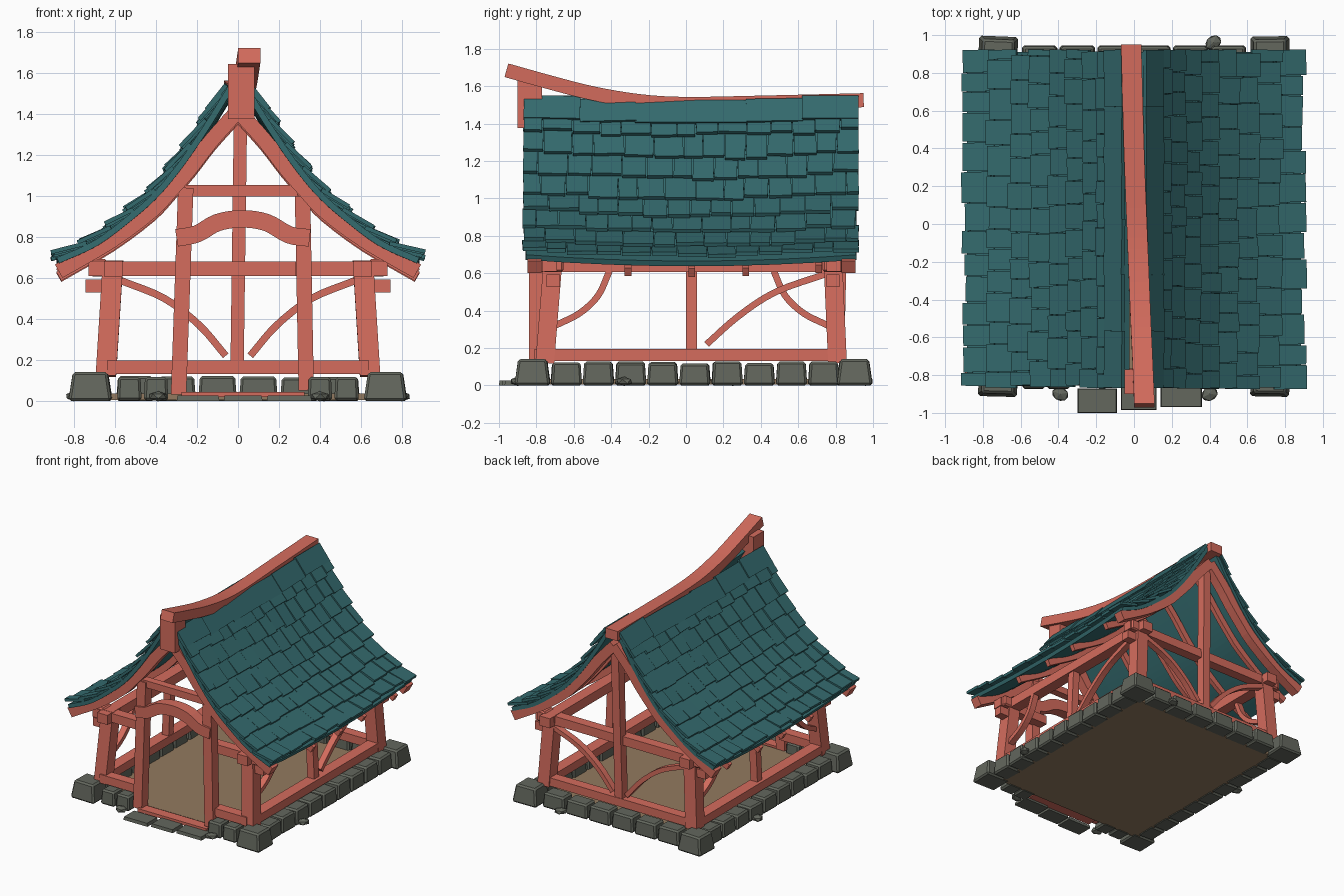
import bpy, bmesh, random
from mathutils import Vector, Matrix, Euler

random.seed(4)
if "Cube" in bpy.data.objects:
    bpy.data.objects.remove(bpy.data.objects["Cube"])


def material(name, color):
    m = bpy.data.materials.new(name)
    m.use_nodes = True
    m.diffuse_color = (*color, 1)
    m.node_tree.nodes["Principled BSDF"].inputs["Base Color"].default_value = (*color, 1)
    return m


RED = material("red timber", (0.66, 0.15, 0.11))
TEAL = material("teal shingle", (0.034, 0.145, 0.155))
STONE = material("grey stone", (0.125, 0.135, 0.11))
EARTH = material("brown floor", (0.29, 0.195, 0.115))
X, Y, Z = Vector((1, 0, 0)), Vector((0, 1, 0)), Vector((0, 0, 1))


def finish(name, bm, mat, bevel=0):
    bmesh.ops.recalc_face_normals(bm, faces=bm.faces)
    me = bpy.data.meshes.new(name)
    bm.to_mesh(me)
    bm.free()
    me.materials.append(mat)
    ob = bpy.data.objects.new(name, me)
    bpy.context.collection.objects.link(ob)
    if bevel:
        mod = ob.modifiers.new("Bevel", "BEVEL")
        mod.width, mod.segments = bevel, 1
    return ob


def smooth(pts, n=4):
    """Catmull-Rom curve through the points."""
    p = [Vector(q) for q in pts]
    p = [2 * p[0] - p[1]] + p + [2 * p[-1] - p[-2]]
    out = []
    for a, b, c, d in zip(p, p[1:], p[2:], p[3:]):
        for k in range(n):
            t = k / n
            out.append(b + (c - a) * t / 2 + (a - 2.5 * b + 2 * c - d / 2) * t**2
                       + (1.5 * b - a / 2 - 1.5 * c + d / 2) * t**3)
    return out + [p[-2]]


def sweep(name, pts, side, w, t, mat=RED):
    """Beam of width w along side and thickness t, following the points."""
    pts = [Vector(p) for p in pts]
    bm, rings = bmesh.new(), []
    for i, p in enumerate(pts):
        tan = pts[min(i + 1, len(pts) - 1)] - pts[max(i - 1, 0)]
        n = side.cross(tan).normalized() * t / 2
        s = side * w / 2
        rings.append([bm.verts.new(p + v) for v in (s + n, n - s, -s - n, s - n)])
    for a, b in zip(rings, rings[1:]):
        for k in range(4):
            bm.faces.new((a[k], a[k - 1], b[k - 1], b[k]))
    bm.faces.new(rings[0])
    bm.faces.new(rings[-1][::-1])
    return finish(name, bm, mat)


def block(bm, center, size, taper=1, rot=(0, 0, 0)):
    vs = bmesh.ops.create_cube(bm, size=1)["verts"]
    for v in vs:
        if v.co.z > 0:
            v.co.x *= taper
            v.co.y *= taper
    bmesh.ops.transform(bm, verts=vs, matrix=Matrix.LocRotScale(Vector(center), Euler(rot), Vector(size)))


def box(name, center, size, mat=RED, bevel=0):
    bm = bmesh.new()
    block(bm, center, size)
    return finish(name, bm, mat, bevel)


def sag(y):
    return -0.035 * max(0, 1 - ((y - 0.03) / 0.9) ** 2)


# Stone footing
FRONT, BACK = -0.77, 0.81
bm = bmesh.new()
for s in (-1, 1):
    for y in (-0.82, 0.9):
        block(bm, (s * 0.72, y, 0.07), (0.21, 0.19, 0.14), 0.8, (0, 0, random.uniform(-0.05, 0.05)))
    for i in range(9):
        h = random.uniform(0.105, 0.13)
        block(bm, (s * 0.71, -0.64 + i * 0.172, h / 2), (0.14, 0.166, h), 0.9, (0, 0, random.uniform(-0.04, 0.04)))
    for x in (0.4, 0.53):
        block(bm, (s * x, -0.81, 0.058), (0.12, 0.13, 0.115), 0.9)
for i in range(6):
    h = random.uniform(0.11, 0.13)
    block(bm, (-0.5 + i * 0.2, 0.88, h / 2), (0.19, 0.13, h), 0.9)
finish("footing_stones", bm, STONE, 0.012)
bm = bmesh.new()
for x, w, y in ((-0.195, 0.21, -0.935), (0.025, 0.19, -0.92), (0.25, 0.22, -0.905)):
    block(bm, (x, y, 0.0125), (w, 0.13, 0.025), 0.95)
finish("door_paving", bm, STONE)
bm = bmesh.new()
for x, y in ((-0.39, -0.9), (0.4, -0.9), (0.42, 0.96), (0.8, -0.33), (-0.8, 0.25)):
    vs = bmesh.ops.create_icosphere(bm, subdivisions=1, radius=0.05)["verts"]
    bmesh.ops.transform(bm, verts=vs, matrix=Matrix.LocRotScale(
        Vector((x, y, 0.022)), Euler((0, 0, x * 9)), Vector((1, 0.8, 0.5))))
finish("loose_rocks", bm, STONE)
box("floor", (0, 0.035, 0.02), (1.34, 1.6, 0.03), EARTH)
box("threshold", (0.025, -0.82, 0.03), (0.6, 0.08, 0.025))

# Side walls
for s, tag in ((-1, "right"), (1, "left")):
    for y0, y1, end in ((-0.755, -0.71, "front"), (0.81, 0.785, "back")):
        sweep(f"{tag}_{end}_post", [(s * 0.645, y0, 0.12), (s * 0.61, y1, 0.68)], X, 0.1, 0.1)
        box(f"{tag}_{end}_peg", (s * 0.69, y1, 0.56), (0.11, 0.07, 0.065))
        box(f"{tag}_{end}_tie_cap", (s * 0.68, y1, 0.65), (0.08, 0.11, 0.085), bevel=0.01)
    sweep(f"{tag}_sill", [(s * 0.645, -0.79, 0.163), (s * 0.645, 0.85, 0.163)], X, 0.09, 0.065)
    sweep(f"{tag}_wall_plate", [(s * 0.61, -0.82, 0.645), (s * 0.61, 0.89, 0.645)], X, 0.09, 0.075)
    sweep(f"{tag}_middle_post", [(s * 0.635, 0.03, 0.19), (s * 0.615, 0.03, 0.62)], X, 0.06, 0.06)
    knee = [(-0.7, 0.32), (-0.57, 0.385), (-0.47, 0.48), (-0.41, 0.61)]
    sweep(f"{tag}_front_brace", smooth([(s * 0.63, y, z) for y, z in knee]), X, 0.05, 0.035)
    if s < 0:
        back = [(0.06 - y, z) for y, z in knee]
    else:
        back = [(0.11, 0.22), (0.28, 0.37), (0.48, 0.5), (0.76, 0.6)]
    sweep(f"{tag}_back_brace", smooth([(s * 0.63, y, z) for y, z in back]), X, 0.05, 0.035)

    # Front bay beside the door, and back gable brace
    sweep(f"{tag}_front_sill", [(s * 0.3, FRONT, 0.163), (s * 0.64, FRONT, 0.163)], Y, 0.08, 0.065)
    sweep(f"{tag}_front_tie", [(s * 0.28, -0.73, 0.645), (s * 0.73, -0.73, 0.645)], Y, 0.08, 0.07)
    arc = [(0.06, 0.22), (0.19, 0.37), (0.36, 0.5), (0.58, 0.59)]
    sweep(f"{tag}_gable_brace", smooth([(s * x, BACK, z) for x, z in arc]), Y, 0.05, 0.035)

# Gables and doorway
sweep("back_sill", [(-0.64, BACK, 0.163), (0.64, BACK, 0.163)], Y, 0.08, 0.065)
sweep("back_tie", [(-0.73, 0.79, 0.645), (0.73, 0.79, 0.645)], Y, 0.08, 0.07)
sweep("king_post", [(-0.005, BACK, 0.13), (0.012, 0.84, 1.38)], Y, 0.07, 0.065)
sweep("door_post_right", [(-0.29, -0.8, 0.03), (-0.255, -0.8, 1.04)], Y, 0.08, 0.075)
sweep("door_post_left", [(0.333, -0.8, 0.05), (0.315, -0.8, 1.0)], Y, 0.08, 0.075)
sweep("door_arch", smooth([(-0.3, -0.81, 0.795), (-0.2, -0.81, 0.815), (-0.1, -0.81, 0.87), (0.02, -0.81, 0.888),
                           (0.14, -0.81, 0.87), (0.25, -0.81, 0.81), (0.35, -0.81, 0.795)]), Y, 0.09, 0.085)
sweep("collar_beam", [(-0.29, -0.8, 1.025), (0.29, -0.8, 1.025)], Y, 0.06, 0.055)

# Curved bargeboards and inner rafters
RAFTER = [(0, 1.42), (0.13, 1.275), (0.23, 1.145), (0.33, 1.03), (0.425, 0.93), (0.62, 0.785), (0.875, 0.637)]
for s, tag in ((-1, "right"), (1, "left")):
    for y, w, t in ((-0.81, 0.075, 0.075), (0.87, 0.075, 0.075), (-0.31, 0.035, 0.05),
                    (0.03, 0.035, 0.05), (0.32, 0.035, 0.05), (0.71, 0.035, 0.05)):
        name = "bargeboard" if w > 0.05 else "rafter"
        sweep(f"{tag}_{name}", smooth([(s * x, y, z + sag(y)) for x, z in RAFTER], 3), Y, w, t)

# Roof deck under the shingles
ROOF = smooth([Vector(p) for p in ((0.885, 0.70), (0.70, 0.785), (0.52, 0.92), (0.40, 1.03),
                                   (0.29, 1.165), (0.18, 1.325), (0.09, 1.47), (0.05, 1.535))])
Y0, Y1 = -0.865, 0.92
for s, tag in ((-1, "right"), (1, "left")):
    bm = bmesh.new()
    rows = []
    for k in range(9):
        y = Y0 + 0.01 + (Y1 - Y0 - 0.02) * k / 8
        rows.append([bm.verts.new((s * p.x, y, p.y + sag(y))) for p in ROOF])
    for a, b in zip(rows, rows[1:]):
        for i in range(len(ROOF) - 1):
            bm.faces.new((a[i], a[i + 1], b[i + 1], b[i]))
    deck = finish(f"{tag}_roof_deck", bm, TEAL)
    mod = deck.modifiers.new("Solidify", "SOLIDIFY")
    mod.thickness = 0.03
    mod.offset = -1 if sum((f.normal.z for f in deck.data.polygons)) > 0 else 1


def roof_at(dist):
    """Point on the roof profile at a distance up from the eave."""
    for a, b in zip(ROOF, ROOF[1:]):
        step = (b - a).length
        if dist <= step:
            return a.lerp(b, dist / step)
        dist -= step
    return ROOF[-1]


def shingle(bm, s, y, width, low, high, lift, thick):
    """Flat slab from low to high on the profile, lifted at its lower edge."""
    d = (high - low).normalized()
    n = Vector((d.y, -d.x))
    a, b = low + n * lift, high + n * 0.008
    d, mid = (b - a).normalized(), (a + b) / 2
    axes = Matrix(((s * d.x, 0, s * d.y), (0, 1, 0), (d.y, 0, -d.x))).to_4x4()
    m = (Matrix.Translation((s * mid.x, y, mid.y + sag(y))) @ axes
         @ Matrix.Rotation(random.uniform(-0.03, 0.03), 4, "Z")
         @ Matrix.Diagonal(((b - a).length, width, thick, 1)))
    bmesh.ops.create_cube(bm, size=1, matrix=m)


# Overlapping rows of uneven shingles
length = sum((b - a).length for a, b in zip(ROOF, ROOF[1:]))
STEP = (length - 0.07) / 8
for s, tag in ((-1, "right"), (1, "left")):
    bm = bmesh.new()
    for row in range(8):
        y = Y0 + random.uniform(-0.015, 0.01)
        first = random.uniform(0.07, 0.15)
        while y < Y1 - 0.03:
            w = min(first or random.uniform(0.1, 0.17), Y1 + 0.005 - y)
            first = 0
            d = row * STEP + random.uniform(-0.015, 0.012)
            low = roof_at(d) if d > 0 else ROOF[0] + (ROOF[0] - ROOF[1]).normalized() * -d
            shingle(bm, s, y + w / 2, w - 0.005, low, roof_at((row + 1.15) * STEP), random.uniform(0.03, 0.042), 0.02)
            y += w
    finish(f"{tag}_shingles", bm, TEAL)
    bm = bmesh.new()
    for k in range(6):
        w = (Y1 - Y0) / 6
        shingle(bm, s, Y0 + w * (k + 0.5), w + 0.004, Vector((0.125, 1.42)), Vector((0.05, 1.55)), 0.03, 0.022)
    finish(f"{tag}_ridge_cap", bm, TEAL)

# Upswept ridge beam and its front post
ridge = [(0.055, -0.96, 1.685), (0.045, -0.72, 1.618), (0.035, -0.5, 1.562), (0.025, -0.25, 1.52),
         (0.015, 0, 1.505), (0, 0.4, 1.512), (-0.015, 0.95, 1.525)]
sweep("ridge_beam", smooth(ridge), X, 0.108, 0.075)
box("ridge_post", (0.015, -0.835, 1.51), (0.13, 0.13, 0.27))
